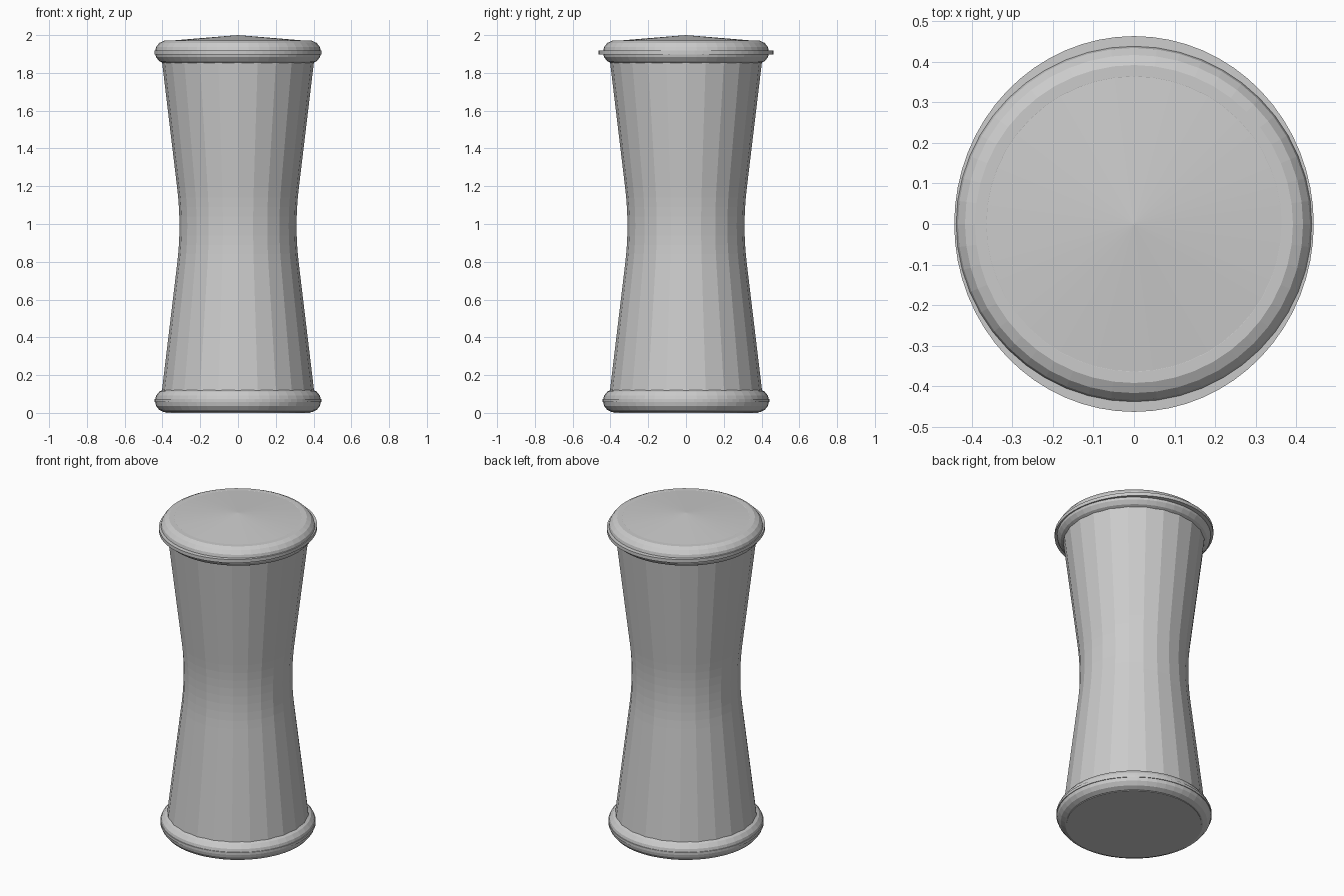
import bpy
import math

cube = bpy.data.objects.get("Cube")
if cube:
    bpy.data.objects.remove(cube, do_unlink=True)

grey = bpy.data.materials.new("plain grey")
grey.use_nodes = True
COLOUR = (0.6, 0.6, 0.6, 1)
grey.diffuse_color = COLOUR
grey.node_tree.nodes["Principled BSDF"].inputs["Base Color"].default_value = COLOUR


def lathe(name, profile, sides, scale=(1, 1), closed=False):
    """Revolve (radius, height) points about z; zero radius makes a pole."""
    verts, rings, faces = [], [], []
    for r, z in profile:
        count = 1 if r == 0 else sides
        ring = []
        for i in range(count):
            a = math.tau * i / sides
            ring.append(len(verts))
            verts.append((r * math.cos(a) * scale[0], r * math.sin(a) * scale[1], z))
        rings.append(ring)
    pairs = list(zip(rings, rings[1:]))
    if closed:
        pairs.append((rings[-1], rings[0]))
    for low, high in pairs:
        for i in range(sides):
            j = (i + 1) % sides
            corners = [low[i % len(low)], low[j % len(low)],
                       high[j % len(high)], high[i % len(high)]]
            faces.append(list(dict.fromkeys(corners)))
    mesh = bpy.data.meshes.new(name)
    mesh.from_pydata(verts, [], faces)
    mesh.materials.append(grey)
    mesh.update()
    obj = bpy.data.objects.new(name, mesh)
    bpy.context.collection.objects.link(obj)
    return obj


def rim(name, height, half):
    """Rounded ring around one end."""
    steps = 14
    ring = [(0.378 + 0.062 * math.cos(math.tau * k / steps),
             height + half * math.sin(math.tau * k / steps)) for k in range(steps)]
    return lathe(name, ring, 48, closed=True)


# Waisted body: straight flared ends joined by a curved middle
def waist_radius(d):
    d = abs(d)
    return 0.31 + 0.3 * d * d if d < 0.2 else 0.322 + 0.12 * (d - 0.2)


offsets = [-0.9] + [-0.2 + 0.05 * k for k in range(9)] + [0.9]
lathe("body", [(waist_radius(d), 0.99 + d) for d in offsets], 24)

# Rounded rims
rim("bottom_rim", 0.064, 0.062)
rim("top_rim", 1.91, 0.062)

# Thin lips around the rims, the upper one slightly wider front to back
lathe("top_lip", [(0.38, 1.895), (1 * 0.443, 1.897), (0.443, 1.918), (0.38, 1.92)],
      64, scale=(1, 0.463 / 0.443), closed=True)
lathe("bottom_lip", [(0.38, 0.055), (0.442, 0.057), (0.442, 0.073), (0.38, 0.075)],
      64, closed=True)

# Shallow cone lid and flat base
lathe("top_lid", [(0.35, 1.93), (0.39, 1.968), (0, 2.0)], 48)
lathe("base", [(0, 0), (0.383, 0), (0.383, 0.06)], 48)
